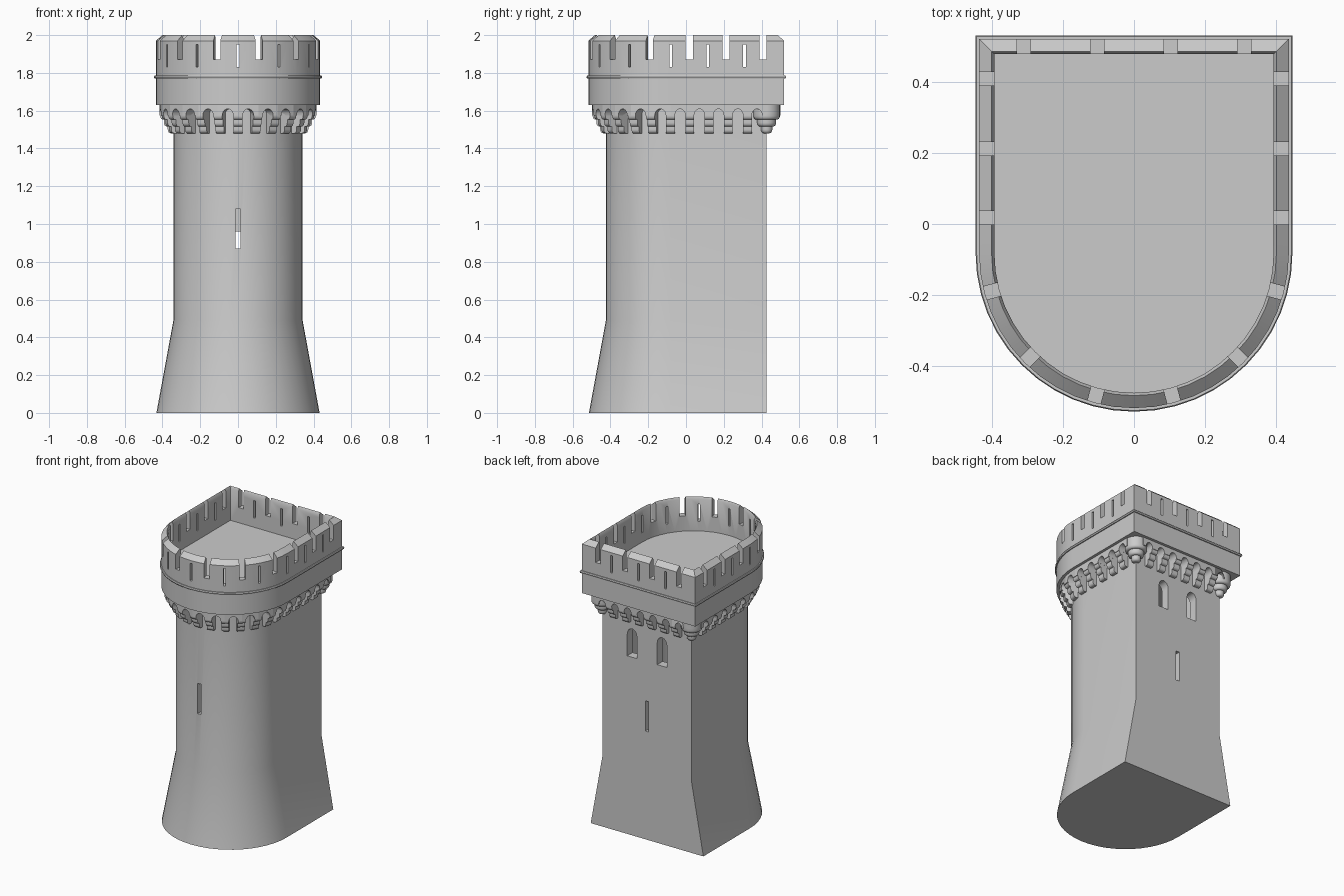
import bpy, bmesh, math
from mathutils import Matrix, Vector

cube = bpy.data.objects.get("Cube")
if cube:
    bpy.data.objects.remove(cube, do_unlink=True)

R, C, B = 0.342, -0.082, 0.427      # shaft radius, centre of round front, back wall
SIDE, CURVE, REAR = 5, 12, 7        # corbel bays along each stretch
BAYS = 2 * SIDE + CURVE + REAR
Z_CORBEL, Z_HEAD, Z_FLOOR = 1.48, 1.63, 1.765

stone = bpy.data.materials.new("grey stone")
stone.use_nodes = True
GREY = (0.6, 0.6, 0.6, 1)
stone.diffuse_color = GREY
stone.node_tree.nodes["Principled BSDF"].inputs["Base Color"].default_value = GREY


def finish(name, bm):
    bmesh.ops.recalc_face_normals(bm, faces=bm.faces)
    mesh = bpy.data.meshes.new(name)
    bm.to_mesh(mesh)
    bm.free()
    mesh.materials.append(stone)
    obj = bpy.data.objects.new(name, mesh)
    bpy.context.collection.objects.link(obj)
    return obj


def d_loop(r, back, z, steps=24):
    """D-shaped outline: round front, straight sides, flat back."""
    pts = [(r, back, z)]
    for i in range(steps + 1):
        a = math.pi * i / steps
        pts.append((r * math.cos(a), C - r * math.sin(a), z))
    return pts + [(-r, back, z)]


def offset_loop(out, z):
    return d_loop(R + out, B + out, z)


def loft(bm, loops, ring=False):
    rows = [[bm.verts.new(p) for p in loop] for loop in loops]
    n = len(rows[0])
    pairs = list(zip(rows, rows[1:])) + ([(rows[-1], rows[0])] if ring else [])
    for a, b in pairs:
        for i in range(n):
            j = (i + 1) % n
            bm.faces.new((a[i], a[j], b[j], b[i]))
    if not ring:
        bm.faces.new(rows[0])
        bm.faces.new(rows[-1])


def lofted(name, loops, ring=False):
    bm = bmesh.new()
    loft(bm, loops, ring)
    return finish(name, bm)


def box(bm, centre, size, angle=0):
    m = Matrix.Translation(centre) @ Matrix.Rotation(angle, 4, 'Z') @ Matrix.Diagonal((*size, 1))
    bmesh.ops.create_cube(bm, size=1, matrix=m)


def cut(target, cutter):
    cutter.hide_render = True
    mod = target.modifiers.new("cut", 'BOOLEAN')
    mod.operation, mod.solver, mod.object = 'DIFFERENCE', 'EXACT', cutter
    bpy.context.view_layer.objects.active = target
    bpy.ops.object.modifier_apply(modifier=mod.name)
    bpy.data.objects.remove(cutter, do_unlink=True)


def at(t, out, z):
    """Point at bay position t around the wall, pushed outwards."""
    r = R + out
    if t <= SIDE:
        return (r, B + (C - B) * t / SIDE, z)
    if t <= SIDE + CURVE:
        a = math.pi * (t - SIDE) / CURVE
        return (r * math.cos(a), C - r * math.sin(a), z)
    if t <= 2 * SIDE + CURVE:
        return (-r, C + (B - C) * (t - SIDE - CURVE) / SIDE, z)
    return (-R + 2 * R * (t - 2 * SIDE - CURVE) / REAR, B + out, z)


# Shaft: flared foot, hollow inside
shaft = lofted("tower_shaft", [d_loop(0.432, B, 0), d_loop(R, B, 0.49), d_loop(R, B, Z_HEAD)])
cut(shaft, lofted("cavity", [d_loop(R - 0.06, B - 0.06, z) for z in (0.06, 1.6)]))

# Arrow slits, front and back, at different heights
bm = bmesh.new()
box(bm, (0, C - R, 0.975), (0.026, 0.3, 0.21))
box(bm, (0, B, 0.855), (0.026, 0.3, 0.21))
cut(shaft, finish("slit_cutter", bm))

# Pair of arched windows in the back wall
bm = bmesh.new()
for x in (-0.115, 0.115):
    w = 0.037
    outline = [(x - w, 1.235), (x + w, 1.235)]
    outline += [(x + w * math.cos(a), 1.385 + 1.25 * w * math.sin(a))
                for a in (math.pi * i / 12 for i in range(13))]
    loft(bm, [[(px, y, z) for px, z in outline] for y in (B - 0.1, B + 0.1)])
cut(shaft, finish("window_cutter", bm))

# Corbels: three rounded steps growing outwards
profile = [(0.0, Z_CORBEL)]
for tier, reach in enumerate((0.03, 0.05, 0.07)):
    z0 = Z_CORBEL + 0.036 * tier
    for i in range(5):
        a = math.pi / 2 * i / 4
        profile.append((reach - 0.016 + 0.016 * math.sin(a), z0 + 0.02 * (1 - math.cos(a))))
    profile.append((reach, z0 + 0.036))
profile.append((0.07, Z_HEAD))
HALF = 0.23
bm = bmesh.new()
for t in range(1, BAYS):
    if t != 2 * SIDE + CURVE:
        section = profile + [(-0.01, Z_HEAD), (-0.01, Z_CORBEL)]
        # keep each corbel straight by offsetting from its middle line
        side = (Vector(at(t + 0.01, 0, 0)) - Vector(at(t - 0.01, 0, 0))).normalized() * 0.023
        loft(bm, [[Vector(at(t, o, z)) + side * k for o, z in section] for k in (-1, 1)])
finish("corbels", bm)

# Round corbels under the two back corners
bm = bmesh.new()
for x in (-R, R):
    loft(bm, [[(x + max(o, 0.004) * math.cos(a), B + max(o, 0.004) * math.sin(a), z)
               for a in (math.tau * i / 24 for i in range(24))] for o, z in profile])
finish("corner_corbels", bm)

# Small arches spanning between corbels
bm = bmesh.new()
spring = 1.575
for bay in range(BAYS):
    outline = [(0, spring), (0, Z_HEAD), (0.5, Z_HEAD), (1, Z_HEAD), (1, spring)]
    outline += [(0.5 + (0.5 - HALF) * math.cos(a), spring + 0.034 * math.sin(a))
                for a in (math.pi * i / 10 for i in range(11))]
    loft(bm, [[at(bay + f, out, z) for f, z in outline] for out in (-0.005, 0.074)])
finish("corbel_arches", bm)

# Overhanging head with the roof floor on top
OUT, INNER = 0.093, 0.05
lofted("tower_head", [offset_loop(OUT, Z_HEAD), offset_loop(OUT, Z_FLOOR)])

# Thin string course around the head
lofted("string_course", [offset_loop(o, z) for o, z in
       ((0.08, 1.77), (0.1, 1.77), (0.103, 1.778), (0.1, 1.786), (0.08, 1.786))], ring=True)

# Parapet with sloped coping, cut into merlons
parapet = lofted("parapet", [offset_loop(o, z) for o, z in
                 ((INNER, Z_FLOOR), (OUT, Z_FLOOR), (OUT, 1.97), (0.058, 2.0), (INNER, 1.985))], ring=True)
bm = bmesh.new()
MID = R + (OUT + INNER) / 2
GAP, SLIT = (0.12, 0.038, 0.3), (0.12, 0.014, 0.12)


def notch(x, y, size, angle):
    z = 2.02 if size is GAP else 1.89
    box(bm, (x, y, z), size, angle)


for size, angles, ys, xs in (
        (GAP, (15, 45, 75, 105, 135, 165), (0.408, 0.212, 0.017), (-0.31, -0.103, 0.103, 0.31)),
        (SLIT, (30, 60, 90, 120, 150), (0.31, 0.115, -0.08), (-0.207, 0, 0.207))):
    for deg in angles:
        a = -math.radians(deg)
        notch(MID * math.cos(a), C + MID * math.sin(a), size, a)
    for y in ys:
        for sx in (-1, 1):
            notch(sx * MID, y, size, 0)
    for x in xs:
        notch(x, B + MID - R, size, math.pi / 2)
# lift slightly shorter gap boxes so their floors sit at one height
cut(parapet, finish("crenel_cutter", bm))

# Smooth the curved walls, keep hard edges
bpy.ops.object.select_all(action='DESELECT')
for obj in bpy.context.collection.objects:
    if obj.type == 'MESH' and stone.name in obj.data.materials:
        obj.select_set(True)
        bpy.context.view_layer.objects.active = obj
bpy.ops.object.shade_smooth_by_angle(angle=math.radians(30))
